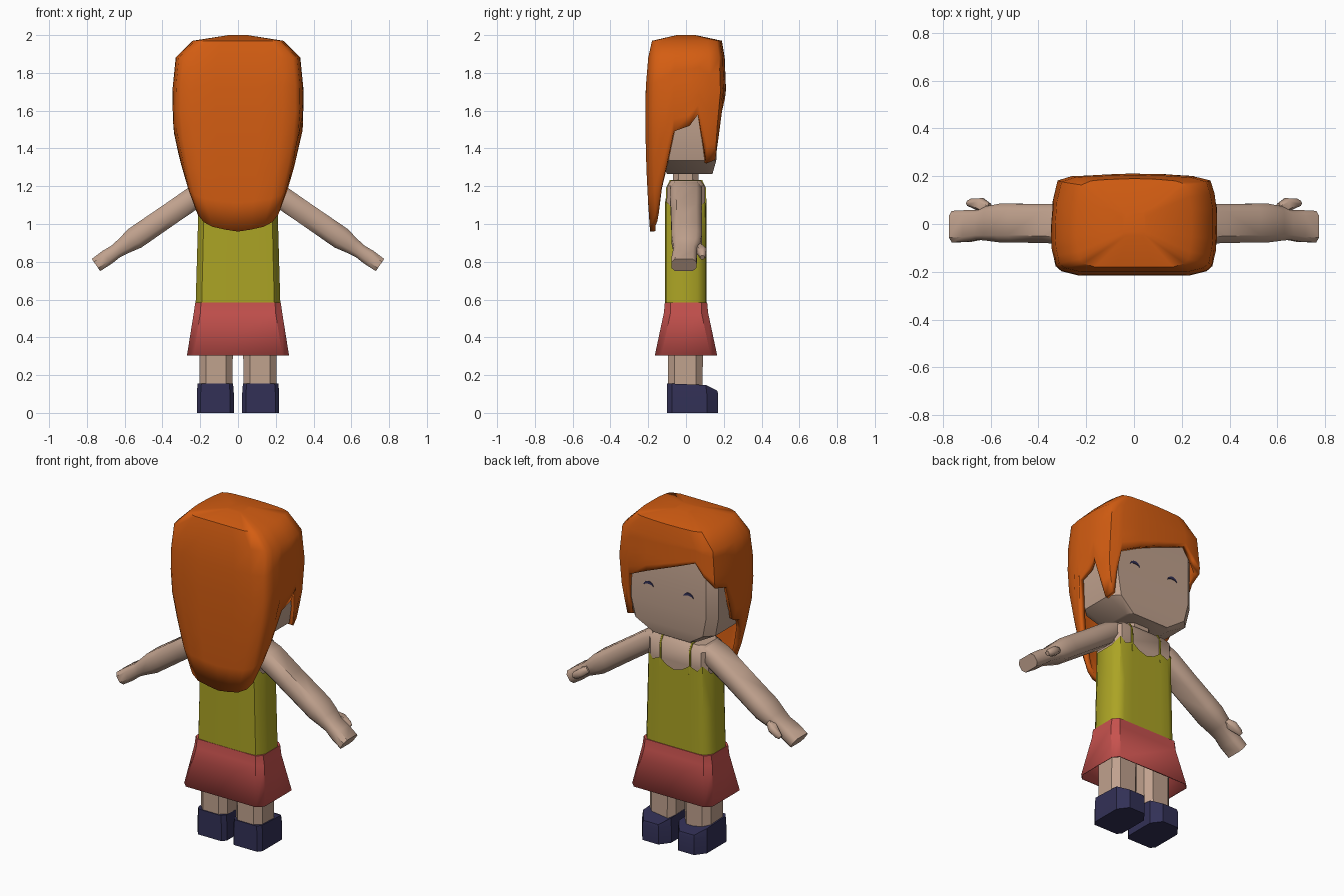
import bpy, bmesh, math
from mathutils import Matrix, Vector

if "Cube" in bpy.data.objects:
    bpy.data.objects.remove(bpy.data.objects["Cube"])


def material(name, rgb):
    m = bpy.data.materials.new(name)
    m.diffuse_color = (*rgb, 1)
    m.use_nodes = True
    m.node_tree.nodes["Principled BSDF"].inputs["Base Color"].default_value = m.diffuse_color
    return m


SKIN = material("skin", (0.53, 0.36, 0.27))
HAIR = material("orange hair", (0.66, 0.11, 0.006))
SHIRT = material("yellow shirt", (0.41, 0.37, 0.018))
SKIRT = material("coral skirt", (0.57, 0.084, 0.076))
NAVY = material("navy", (0.032, 0.03, 0.093))


def loft(name, mat, rings, caps=(True, True), matrix=None, mirror=False, angle=40, thick=0):
    """Skin a list of closed rings that have equal point counts."""
    bm = bmesh.new()
    rows = [[bm.verts.new(p) for p in ring] for ring in rings]
    n = len(rows[0])
    for a, b in zip(rows, rows[1:]):
        for i in range(n):
            j = (i + 1) % n
            bm.faces.new((a[i], a[j], b[j], b[i]))
    if caps[0]:
        bm.faces.new(rows[0][::-1])
    if caps[1]:
        bm.faces.new(rows[-1])
    if matrix:
        bm.transform(matrix)
    bmesh.ops.recalc_face_normals(bm, faces=bm.faces)
    me = bpy.data.meshes.new(name)
    bm.to_mesh(me)
    bm.free()
    me.materials.append(mat)
    ob = bpy.data.objects.new(name, me)
    bpy.context.collection.objects.link(ob)
    bpy.ops.object.select_all(action='DESELECT')
    bpy.context.view_layer.objects.active = ob
    ob.select_set(True)
    bpy.ops.object.shade_smooth_by_angle(angle=math.radians(angle))
    if thick:
        mod = ob.modifiers.new("thickness", 'SOLIDIFY')
        mod.thickness, mod.offset = thick, -1
    if mirror:
        ob.modifiers.new("mirror", 'MIRROR')
    return ob


def ring(z, x0, x1, y0, y1, c=0.03):
    """Chamfered rectangle at height z."""
    return [(x0 + c, y0, z), (x1 - c, y0, z), (x1, y0 + c, z), (x1, y1 - c, z),
            (x1 - c, y1, z), (x0 + c, y1, z), (x0, y1 - c, z), (x0, y0 + c, z)]


def lerp_table(table, z):
    """Interpolate the rows of a table sorted by falling z."""
    for a, b in zip(table, table[1:]):
        if z >= b[0]:
            t = (a[0] - z) / (a[0] - b[0])
            return [p + (q - p) * t for p, q in zip(a[1:], b[1:])]
    return table[-1][1:]


# Hair: half width, back depth and front depth by height
hair_size = [(2.0, .05, .05, .05), (1.97, .24, .18, .19), (1.88, .33, .20, .205),
             (1.7, .348, .215, .212), (1.5, .343, .215, .19), (1.3, .30, .21, .178),
             (1.1, .25, .20, .17), (1.02, .21, .195, .17), (.96, .19, .19, .17)]
# Hair strands around the head: side factor, depth factor, tip height
back = [(.99, -.5, 1.3), (.97, -.65, 1.18), (.95, -.82, 1.05), (.88, -.92, 1.01),
        (.68, -1, .985), (.34, -1, .97)]
strands = [(0, 1, 1.71), (.35, .99, 1.66), (.72, .95, 1.60), (.80, .92, 1.46),
           (.92, .86, 1.34), (.97, .6, 1.32), (1, .32, 1.58), (1, .1, 1.52), (1, -.3, 1.49)]
strands += back + [(0, -1, .96)] + [(-u, v, t) for u, v, t in reversed(back)]
strands += [(-1, -.3, 1.38), (-1, 0, 1.40), (-.98, .45, 1.64), (-.92, .86, 1.66),
            (-.75, .95, 1.72), (-.6, .97, 1.79), (-.3, .99, 1.75)]


def hair_point(u, v, z):
    w, b, f = lerp_table(hair_size, z)
    return (u * w, v * (f if v > 0 else b), z)


rows = [[hair_point(u, v, z) for u, v, _ in strands] for z in (2.0, 1.97, 1.88)]
for k in range(1, 7):
    rows.append([hair_point(u, v, 1.88 + (tip - 1.88) * k / 6) for u, v, tip in strands])
loft("hair", HAIR, rows, caps=(True, False), angle=50, thick=.03)

# Head and neck
loft("head", SKIN, [ring(1.265, -.15, .15, -.10, .14, .03),
                    ring(1.335, -.275, .275, -.14, .16, .05),
                    ring(1.45, -.30, .30, -.15, .166, .05),
                    ring(1.75, -.30, .30, -.15, .166, .05),
                    ring(1.86, -.26, .26, -.13, .14, .05)], angle=35)
loft("neck", SKIN, [ring(1.18, -.08, .08, -.07, .065), ring(1.3, -.08, .08, -.07, .065)])

# Closed smiling eyes: thin arched plates
arch = []
for k in range(9):
    a = math.radians(15 + 150 * k / 8)
    w = .002 + .006 * math.sin(math.pi * k / 8)
    x, z = .134 + .034 * math.cos(a), 1.548 + .024 * math.sin(a)
    arch.append([(x, .163, z - w), (x, .163, z + w), (x, .17, z + w), (x, .17, z - w)])
loft("eyes", NAVY, arch, mirror=True)

# Torso
loft("torso", SKIN, [ring(.5, -.20, .20, -.095, .09), ring(.9, -.195, .195, -.10, .095),
                     ring(1.1, -.20, .20, -.103, .10), ring(1.2, -.20, .20, -.10, .10),
                     ring(1.23, -.17, .17, -.08, .08)])

# Shirt: shell whose top edge dips between the straps
half = [(0, .108, 1.055), (.05, .108, 1.07), (.10, .108, 1.105), (.15, .107, 1.085),
        (.18, .10, 1.12), (.21, .06, 1.07), (.21, -.06, 1.07), (.18, -.105, 1.12),
        (.10, -.11, 1.12), (0, -.11, 1.10)]
top = half + [(-x, y, z) for x, y, z in half[-2:0:-1]]
loft("shirt", SHIRT, [[(x * 1.07, y, .56) for x, y, _ in top],
                      [(x * 1.03, y, .85) for x, y, _ in top], top], caps=(False, False))
loft("shirt_straps", SHIRT, [ring(1.05, .094, .104, -.109, .109, .001),
                             ring(1.19, .094, .104, -.106, .106, .001),
                             ring(1.234, .094, .104, -.085, .085, .001)], mirror=True)

# Skirt, open below
loft("skirt", SKIRT, [ring(.305, -.27, .27, -.165, .165, .035),
                      ring(.53, -.234, .234, -.117, .117, .035),
                      ring(.585, -.226, .226, -.112, .112, .03)], caps=(False, True), thick=.008)

# Legs and shoes
loft("legs", SKIN, [ring(.10, .03, .205, -.095, .088, .035),
                    ring(.52, .025, .205, -.095, .09, .035)], mirror=True)


def shoe_ring(z, heel, toe, inset=0):
    a, b = .022 + inset, .218 - inset
    return [(a + .02, heel, z), (b - .02, heel, z), (b, heel + .025, z), (b, toe - .06, z),
            (b - .045, toe, z), (a + .045, toe, z), (a, toe - .06, z), (a, heel + .025, z)]


shoe_top = [(x, y, .155 - max(0, y - .09) * .5) for x, y, _ in shoe_ring(0, -.10, .165, .004)]
loft("shoes", NAVY, [shoe_ring(0, -.10, .17), shoe_ring(.10, -.10, .17), shoe_top],
     mirror=True, angle=30)

# Arms: sections along a sloping axis (distance, half thickness, back y, front y)
d = Vector((.824, 0, -.567)).normalized()
frame = Matrix(((d.z, 0, d.x, .233), (0, 1, 0, 0), (-d.x, 0, d.z, 1.14), (0, 0, 0, 1)))
sections = [(-.09, .04, -.08, .08), (-.02, .06, -.085, .085), (.15, .059, -.08, .083),
            (.32, .06, -.077, .085), (.38, .06, -.077, .085), (.45, .046, -.07, .075),
            (.50, .038, -.066, .058), (.56, .042, -.075, .058), (.63, .039, -.077, .055)]
loft("arms", SKIN, [ring(s, -t, t, a, b, min(t * .5, .03)) for s, t, a, b in sections],
     matrix=frame, mirror=True, angle=45)
loft("thumbs", SKIN, [ring(.45, -.018, .018, .04, .085, .01), ring(.49, -.024, .024, .05, .108, .012),
                      ring(.54, -.022, .022, .07, .106, .012), ring(.56, -.014, .014, .075, .098, .008)],
     matrix=frame, mirror=True, angle=45)
